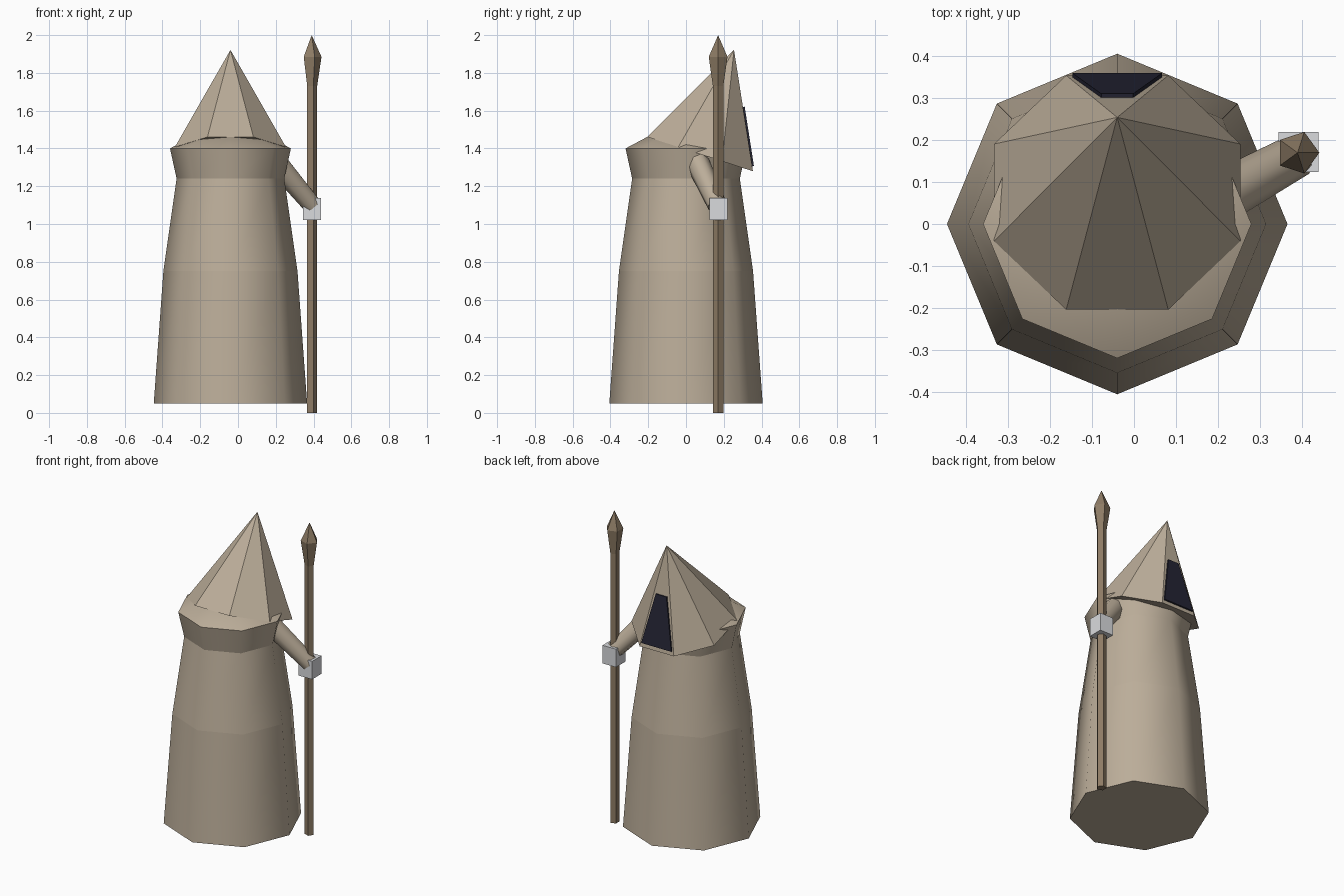
import bpy, bmesh, math
from mathutils import Vector, Matrix

cube = bpy.data.objects.get("Cube")
if cube:
    bpy.data.objects.remove(cube, do_unlink=True)


def material(name, rgb):
    m = bpy.data.materials.new(name)
    m.use_nodes = True
    m.diffuse_color = (*rgb, 1)
    m.node_tree.nodes["Principled BSDF"].inputs["Base Color"].default_value = (*rgb, 1)
    return m


CLOTH = material("tan cloth", (0.50, 0.42, 0.32))
WOOD = material("brown wood", (0.27, 0.20, 0.13))
GLOVE = material("pale grey", (0.70, 0.71, 0.73))
DARK = material("dark navy", (0.018, 0.018, 0.034))


def finish(name, bm, mat, matrix=Matrix()):
    bmesh.ops.recalc_face_normals(bm, faces=bm.faces)
    mesh = bpy.data.meshes.new(name)
    bm.to_mesh(mesh)
    bm.free()
    mesh.materials.append(mat)
    ob = bpy.data.objects.new(name, mesh)
    ob.matrix_world = matrix
    bpy.context.collection.objects.link(ob)
    return ob


def lathe(name, profile, sides, mat, matrix, turn=0.0, smooth=False):
    """Revolve (radius, height) points; zero radius makes a tip, open ends get capped."""
    bm = bmesh.new()
    rings = []
    for r, z in profile:
        count = sides if r else 1
        angles = [turn + math.tau * i / sides for i in range(count)]
        rings.append([bm.verts.new((r * math.cos(a), r * math.sin(a), z)) for a in angles])
    for low, high in zip(rings, rings[1:]):
        for i in range(sides):
            j = (i + 1) % sides
            quad = [low[i], low[j % len(low)], high[j % len(high)]]
            if len(high) > 1:
                quad.append(high[i])
            bm.faces.new(quad).smooth = smooth
    for ring in (rings[0], rings[-1]):
        if len(ring) > 1:
            bm.faces.new(ring)
    # keep every horizontal ring crisp
    for ring in rings:
        for i in range(len(ring)):
            edge = bm.edges.get((ring[i], ring[i - 1])) if len(ring) > 1 else None
            if edge:
                edge.smooth = False
    return finish(name, bm, mat, matrix)


CENTRE = -0.04

# robe with flared collar and sloping shoulders
lathe("robe", [(0.406, 0.05), (0.355, 0.75), (0.285, 1.24), (0.32, 1.40), (0, 1.57)],
      8, CLOTH, Matrix.Translation((CENTRE, 0, 0)), smooth=True)

# pointed hood, tipped backwards
HOOD_R, HOOD_H = 0.318, 0.58
hood_matrix = Matrix.Translation((CENTRE, 0.075, 1.37)) @ Matrix.Rotation(math.radians(-18), 4, 'X')
lathe("hood", [(HOOD_R, 0), (0, HOOD_H)], 8, CLOTH, hood_matrix, turn=math.pi / 8)

# dark plate on the rear face of the hood
inner = HOOD_R * math.cos(math.pi / 8)
normal = Vector((0, HOOD_H, inner)).normalized()
bm = bmesh.new()
layers = []
for lift in (0.0, 0.0095):
    layers.append([bm.verts.new(Vector((x, inner * (1 - t), HOOD_H * t)) + normal * lift)
                   for x, t in ((-0.107, 0.04), (0.107, 0.04), (0.038, 0.53), (-0.038, 0.53))])
    bm.faces.new(layers[-1])
for i in range(4):
    bm.faces.new((layers[0][i - 1], layers[0][i], layers[1][i], layers[1][i - 1]))
finish("hood_plate", bm, DARK, hood_matrix)

# left arm reaching out to the spear
shoulder, wrist = Vector((0.19, 0.055, 1.34)), Vector((0.392, 0.165, 1.10))
reach = wrist - shoulder
arm_matrix = Matrix.Translation(shoulder) @ reach.to_track_quat('Z', 'Y').to_matrix().to_4x4()
lathe("left_arm", [(0.064, 0), (0.052, reach.length)], 8, CLOTH, arm_matrix, smooth=True)

# hand block
bm = bmesh.new()
bmesh.ops.create_cube(bm, size=1)
finish("left_hand", bm, GLOVE,
       Matrix.Translation((0.392, 0.172, 1.08)) @ Matrix.Diagonal((0.095, 0.095, 0.116, 1)))

# five-sided spear
spear_matrix = Matrix.Translation((0.39, 0.17, 0))
lathe("spear_shaft", [(0.029, 0), (0.029, 1.73)], 5, WOOD, spear_matrix)
lathe("spear_head", [(0.029, 1.73), (0.052, 1.885), (0, 2.0)], 5, WOOD, spear_matrix)
